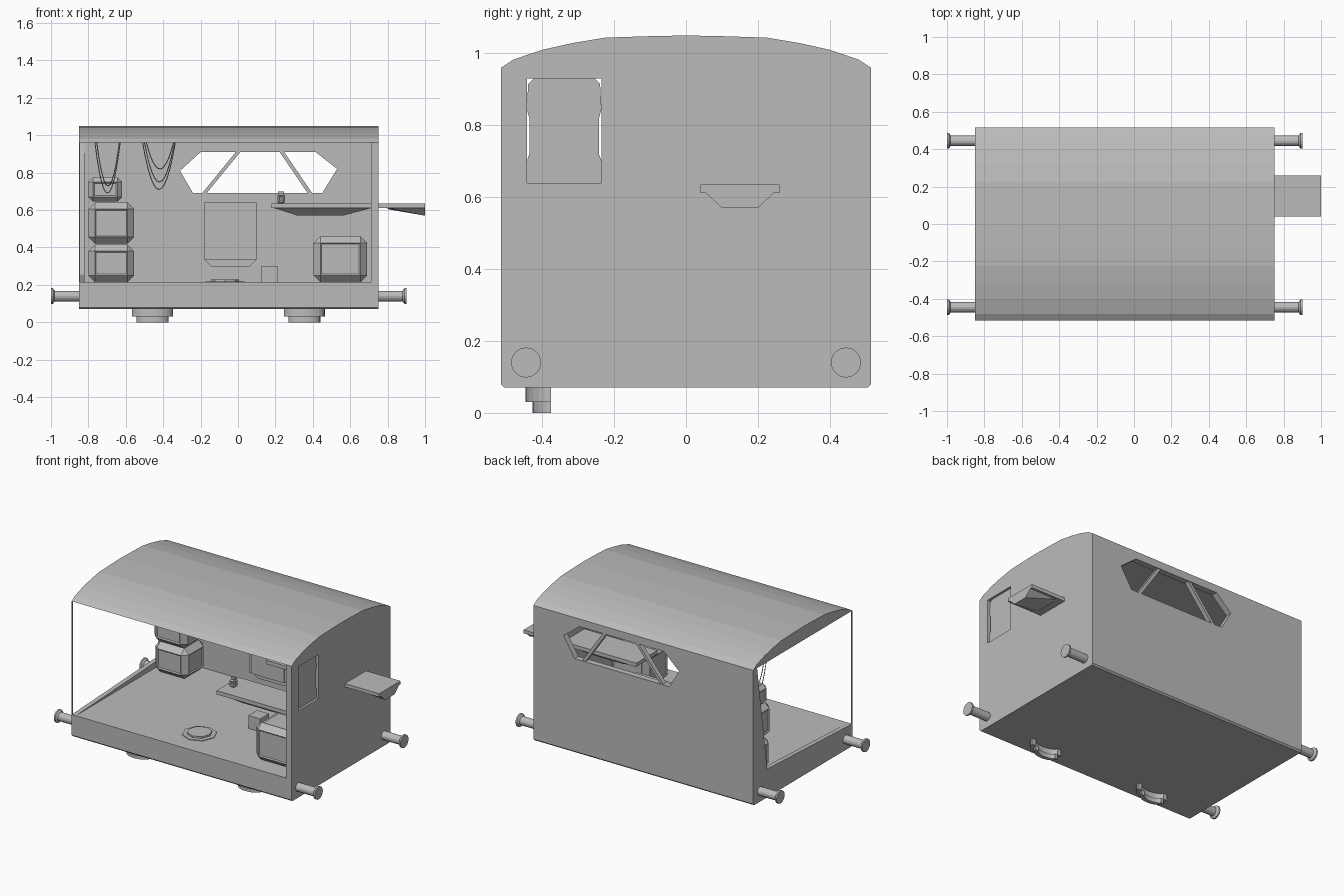
import bpy, bmesh, math
from mathutils import Vector

if "Cube" in bpy.data.objects:
    bpy.data.objects.remove(bpy.data.objects["Cube"])

grey = bpy.data.materials.new("plain grey")
grey.use_nodes = True
tone = (0.5, 0.5, 0.5, 1)
grey.diffuse_color = tone
grey.node_tree.nodes["Principled BSDF"].inputs["Base Color"].default_value = tone


def finish(name, bm):
    bmesh.ops.recalc_face_normals(bm, faces=bm.faces)
    mesh = bpy.data.meshes.new(name)
    bm.to_mesh(mesh)
    bm.free()
    mesh.materials.append(grey)
    ob = bpy.data.objects.new(name, mesh)
    bpy.context.collection.objects.link(ob)
    return ob


def prism(name, outline, axis, low, high):
    """Extrude a 2D outline along an axis (the other two axes keep their order)."""
    bm = bmesh.new()

    def place(p, depth):
        c = list(p)
        c.insert("xyz".index(axis), depth)
        return bm.verts.new(c)

    face = bm.faces.new([place(p, low) for p in outline])
    out = bmesh.ops.extrude_face_region(bm, geom=[face])
    step = Vector([high - low if a == axis else 0 for a in "xyz"])
    bmesh.ops.translate(bm, vec=step, verts=[v for v in out["geom"] if isinstance(v, bmesh.types.BMVert)])
    return finish(name, bm)


def box(name, x, y, z):
    return prism(name, [(x[0], y[0]), (x[1], y[0]), (x[1], y[1]), (x[0], y[1])], "z", *z)


def cut(ob, cutter):
    mod = ob.modifiers.new("opening", "BOOLEAN")
    mod.operation, mod.solver, mod.object = "DIFFERENCE", "EXACT", cutter
    bpy.context.view_layer.objects.active = ob
    bpy.ops.object.modifier_apply(modifier=mod.name)
    bpy.data.objects.remove(cutter)


def lathe(name, profile, centre, sides=16):
    """Spin (x, radius) pairs around the x axis."""
    bm = bmesh.new()
    rings = []
    for x, r in profile:
        turn = [math.tau * i / sides for i in range(sides)]
        rings.append([bm.verts.new((x, centre[0] + r * math.cos(a), centre[1] + r * math.sin(a))) for a in turn])
    for a, b in zip(rings, rings[1:]):
        for i in range(sides):
            j = (i + 1) % sides
            bm.faces.new((a[i], a[j], b[j], b[i]))
    bm.faces.new(rings[0])
    bm.faces.new(rings[-1])
    return finish(name, bm)


def crate(name, x, y, z, chamfer=0.035):
    """Chamfered container with a raised frame around an inset panel on each big side."""
    bm = bmesh.new()
    bmesh.ops.create_cube(bm, size=1)
    for v in bm.verts:
        v.co = [lo + (hi - lo) * (c + 0.5) for c, (lo, hi) in zip(v.co, (x, y, z))]
    bmesh.ops.bevel(bm, geom=bm.edges[:], offset=chamfer, segments=1, affect="EDGES")
    big = sorted(bm.faces, key=lambda f: -f.calc_area())[:6]
    bmesh.ops.inset_individual(bm, faces=big, thickness=0.01, depth=-0.006)
    return finish(name, bm)


def wire(name, points):
    data = bpy.data.curves.new(name, "CURVE")
    data.dimensions = "3D"
    data.bevel_depth, data.bevel_resolution = 0.0025, 0
    line = data.splines.new("POLY")
    line.points.add(len(points) - 1)
    for p, co in zip(line.points, points):
        p.co = (*co, 1)
    data.materials.append(grey)
    bpy.context.collection.objects.link(bpy.data.objects.new(name, data))


# Body shell: floor, walls and roof
L, R, W = -0.85, 0.75, 0.515
FLOOR, EAVE = 0.215, 0.96
floor = [(-W, 0.08), (-W + 0.01, 0.07), (W - 0.01, 0.07), (W, 0.08), (W, FLOOR), (-W, FLOOR)]
prism("floor", floor, "x", L, R)
back = box("back_wall", (L, R), (W - 0.04, W), (FLOOR, EAVE))
opening = [(-0.31, 0.81), (-0.2, 0.91), (0.415, 0.91), (0.53, 0.82), (0.45, 0.69), (-0.24, 0.69)]
cut(back, prism("back_cutter", opening, "y", 0.4, 0.6))
side = box("left_wall", (R - 0.04, R), (-W, W - 0.04), (FLOOR, EAVE))
cut(side, box("side_cutter", (0.6, 0.9), (-0.443, -0.235), (0.64, 0.93)))
prism("right_wall", [(W - 0.04, EAVE), (W - 0.04, FLOOR), (-W, FLOOR), (0.37, 0.256)], "x", L, L + 0.03)
box("corner_post", (L, L + 0.005), (-W, -W + 0.005), (FLOOR, EAVE))
arch = [(W, 0.96), (0.48, 0.983), (0.4, 1.01), (0.32, 1.028), (0.225, 1.044), (0.1, 1.048), (0, 1.05)]
prism("roof", arch + [(-y, z) for y, z in arch[-2::-1]], "x", L, R)

# Sloping bars in the rear window
for top, foot in ((0, -0.18), (0.235, 0.385)):
    bar = [(top - 0.012, 0.91), (top + 0.012, 0.91), (foot + 0.012, 0.69), (foot - 0.012, 0.69)]
    prism("window_bar", bar, "y", W - 0.035, W - 0.005)

# Side window shutter, narrower at the middle
half = [(-0.085, 0.93), (-0.1, 0.915), (-0.104, 0.845), (-0.097, 0.82), (-0.097, 0.72), (-0.104, 0.7), (-0.104, 0.64)]
shutter = [(-0.339 + y, z) for y, z in half] + [(-0.339 - y, z) for y, z in reversed(half)]
prism("side_shutter", shutter, "x", R - 0.03, R - 0.015)


# Tables with a tapered belly
def table(name, x, y, belly):
    box(name + "_top", x, y, (0.61, 0.635))
    bm = bmesh.new()
    inset = 0.015
    upper = [(x[0] + inset, y[0] + inset), (x[1], y[0] + inset), (x[1], y[1] - inset), (x[0] + inset, y[1] - inset)]
    lower = [(belly[0], y[0] + 0.06), (belly[1], y[0] + 0.06), (belly[1], y[1] - 0.06), (belly[0], y[1] - 0.06)]
    for p in upper:
        bm.verts.new((*p, 0.61))
    for p in lower:
        bm.verts.new((*p, 0.57))
    bmesh.ops.convex_hull(bm, input=bm.verts)
    finish(name + "_belly", bm)


table("front_table", (0.18, R - 0.04), (-0.48, -0.25), (0.32, 0.56))
table("rear_table", (0.18, R - 0.04), (0.04, 0.26), (0.32, 0.56))
box("outer_shelf_top", (R, 1), (0.04, 0.26), (0.612, 0.635))
bm = bmesh.new()
for x, z in ((0.8, 0.605), (1, 0.57)):
    for y, h in ((0.055, 0.612), (0.245, 0.612), (0.1, z), (0.2, z)):
        bm.verts.new((x, y, h))
bmesh.ops.convex_hull(bm, input=bm.verts)
finish("outer_shelf_belly", bm)
crate("cup", (0.21, 0.25), (-0.395, -0.355), (0.635, 0.685), 0.008)
box("cup_handle", (0.215, 0.245), (-0.38, -0.37), (0.685, 0.7))

# Wall cabinet with a tapered underside
box("cabinet", (-0.18, 0.1), (0.37, W - 0.04), (0.335, 0.64))
box("cabinet_door", (-0.155, 0.08), (0.362, 0.37), (0.335, 0.62))
prism("cabinet_base", [(-0.18, 0.335), (0.1, 0.335), (0.06, 0.295), (-0.14, 0.295)], "y", 0.4, W - 0.04)

# Crates and small box
crate("lower_crate", (-0.8, -0.555), (0.25, 0.47), (FLOOR, 0.415))
crate("middle_crate", (-0.8, -0.555), (0.24, 0.46), (0.42, 0.64))
crate("top_crate", (-0.8, -0.62), (0.28, 0.45), (0.645, 0.775), 0.025)
crate("right_crate", (0.405, 0.69), (-0.42, -0.17), (FLOOR, 0.46))
box("small_box", (0.125, 0.21), (-0.07, 0.02), (FLOOR, 0.3))

# Round floor mount
ring = [math.tau * i / 8 for i in range(8)]
for name, r, top in (("floor_mount_rim", 0.105, 0.219), ("floor_mount", 0.075, 0.23)):
    prism(name, [(-0.07 + r * math.cos(a), -0.3 + r * math.sin(a)) for a in ring], "z", FLOOR, top)

# Buffers at both ends
for y in (-0.445, 0.445):
    for end, way in ((L, -1), (R, 1)):
        profile = [(0, 0.028), (0.13, 0.028), (0.14, 0.042), (0.15, 0.042)]
        lathe("buffer", [(end + way * d, r) for d, r in profile], (y, 0.14))

# Crescent feet under the front edge
arc = [math.pi * (1 + i / 12) for i in range(13)]
for x in (-0.457, 0.355):
    for name, r, depth, low, high in (("foot_upper", 0.11, 0.072, 0.03, 0.075), ("foot_lower", 0.085, 0.052, 0, 0.03)):
        shape = [(x + r * math.cos(a), -0.375 + depth * math.sin(a)) for a in arc]
        shape += [(x + 0.75 * r * math.cos(a), -0.375 + 0.5 * depth * math.sin(a)) for a in reversed(arc)]
        prism(name, shape, "z", low, high)

# Sagging cables below the roof
for x0, x1, y, lows in ((-0.765, -0.63, 0.245, (0.69, 0.73)), (-0.51, -0.335, 0.42, (0.71, 0.75, 0.82))):
    for n, low in enumerate(lows):
        steps = [i / 12 for i in range(13)]
        a, b = x0 + 0.01 * n, x1 - 0.005 * n
        wire("cable", [(a + (b - a) * t, y + 0.01 * n, low + (EAVE - low) * (2 * t - 1) ** 2) for t in steps])
